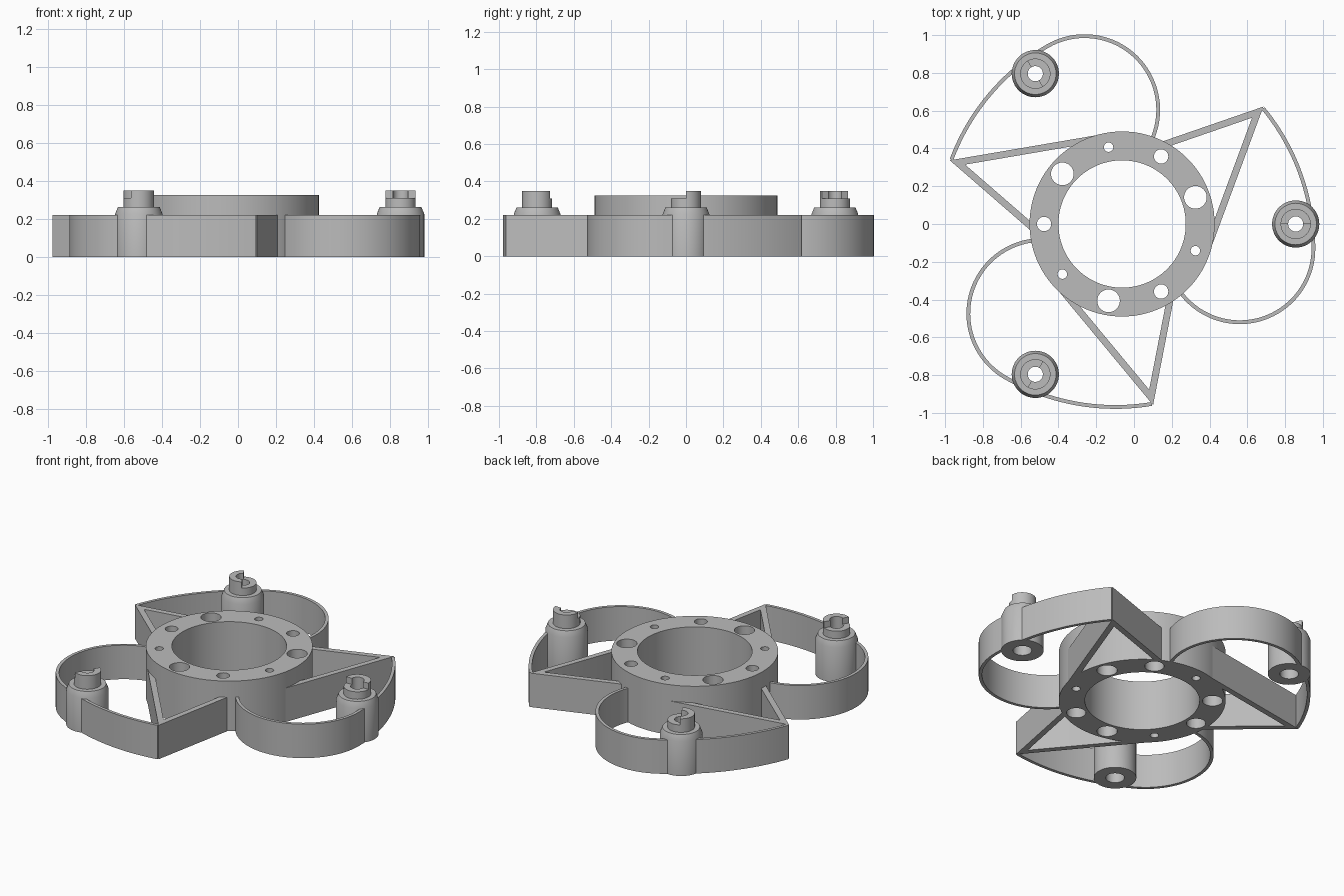
import bpy, bmesh
from math import cos, sin, radians, pi
from mathutils import Vector, Matrix

cube = bpy.data.objects.get("Cube")
if cube:
    bpy.data.objects.remove(cube, do_unlink=True)

HUB = Vector((-0.063, 0, 0))   # hub axis
ARM_H, HUB_H = 0.22, 0.325

grey = bpy.data.materials.new("plain grey")
grey.use_nodes = True
colour = (0.5, 0.5, 0.5, 1)
grey.diffuse_color = colour
grey.node_tree.nodes["Principled BSDF"].inputs["Base Color"].default_value = colour


def add_object(name, bm):
    bmesh.ops.recalc_face_normals(bm, faces=bm.faces)
    mesh = bpy.data.meshes.new(name)
    bm.to_mesh(mesh)
    bm.free()
    mesh.materials.append(grey)
    ob = bpy.data.objects.new(name, mesh)
    bpy.context.collection.objects.link(ob)
    return ob


def activate(ob):
    bpy.ops.object.select_all(action='DESELECT')
    ob.select_set(True)
    bpy.context.view_layer.objects.active = ob


def lathe(name, profile, steps):
    """Spin a closed (radius, height) profile around z."""
    bm = bmesh.new()
    verts = [bm.verts.new((r, 0, z)) for r, z in profile]
    edges = [bm.edges.new((a, b)) for a, b in zip(verts, verts[1:] + verts[:1])]
    bmesh.ops.spin(bm, geom=verts + edges, cent=(0, 0, 0), axis=(0, 0, 1),
                   angle=2 * pi, steps=steps)
    bmesh.ops.remove_doubles(bm, verts=bm.verts, dist=1e-4)
    return add_object(name, bm)


def ribbon(name, path, width, height):
    """Upright wall of even width along a flat path, with mitred corners."""
    pts = [Vector(p) for p in path]
    dirs = [(b - a).normalized() for a, b in zip(pts, pts[1:])]
    bm = bmesh.new()
    rails = []
    for i, p in enumerate(pts):
        d0, d1 = dirs[max(i - 1, 0)], dirs[min(i, len(dirs) - 1)]
        n0, n1 = Vector((-d0.y, d0.x)), Vector((-d1.y, d1.x))
        mitre = (n0 + n1).normalized()
        mitre *= width / 2 / mitre.dot(n1)
        rails.append([bm.verts.new((*(p + s * mitre), 0)) for s in (1, -1)])
    for a, b in zip(rails, rails[1:]):
        bm.faces.new((a[0], a[1], b[1], b[0]))
    top = bmesh.ops.extrude_face_region(bm, geom=bm.faces[:])["geom"]
    bmesh.ops.translate(bm, vec=(0, 0, height),
                        verts=[v for v in top if isinstance(v, bmesh.types.BMVert)])
    return add_object(name, bm)


def rod(bm, x, y, z0, z1, r, steps=32):
    bmesh.ops.create_cone(bm, cap_ends=True, segments=steps, radius1=r, radius2=r,
                          depth=z1 - z0, matrix=Matrix.Translation((x, y, (z0 + z1) / 2)))


def cut(ob, bm):
    """Subtract the cutter mesh from the object for good."""
    cutter = add_object("cutter", bm)
    cutter.hide_render = True
    mod = ob.modifiers.new("cut", 'BOOLEAN')
    mod.operation, mod.solver, mod.object = 'DIFFERENCE', 'EXACT', cutter
    activate(ob)
    bpy.ops.object.modifier_apply(modifier=mod.name)
    bpy.data.objects.remove(cutter, do_unlink=True)


def finish(ob, copies):
    """Smooth shade, then place around the hub."""
    activate(ob)
    bpy.ops.object.shade_smooth_by_angle(angle=radians(30))
    base = ob.name
    for i in range(copies):
        o = ob
        if i:
            o = ob.copy()
            bpy.context.collection.objects.link(o)
        if copies > 1:
            o.name = f"{base}_{i + 1}"
        o.location = HUB
        o.rotation_euler.z = i * 2 * pi / 3


def arc(cx, cy, r, start, end, n):
    angles = [radians(start + (end - start) * i / n) for i in range(n + 1)]
    return [(cx + r * cos(a), cy + r * sin(a)) for a in angles]


# hub ring with three sizes of through hole
hub = lathe("hub_ring", [(0.337, 0), (0.49, 0), (0.49, HUB_H), (0.337, HUB_H)], 96)
wide, stepped, narrow = bmesh.new(), bmesh.new(), bmesh.new()
for i in range(3):
    for bm, angle, r in ((wide, 20, 0.06), (stepped, 60, 0.038), (narrow, 100, 0.025)):
        a = radians(angle + 120 * i)
        rod(bm, 0.413 * cos(a), 0.413 * sin(a), -0.1, 0.5, r)
for bm in (wide, stepped, narrow):
    cut(hub, bm)
# wider pockets under the middle-sized holes
pockets = bmesh.new()
for i in range(3):
    a = radians(60 + 120 * i)
    rod(pockets, 0.413 * cos(a), 0.413 * sin(a), -0.1, 0.22, 0.057)
cut(hub, pockets)
finish(hub, 1)

# V-shaped braces
brace = ribbon("brace", [(0.118, 0.385), (0.718, 0.592), (0.462, -0.10)], 0.036, ARM_H)
# thin curved leaf walls: long sweep into a round loop
sweep = arc(-0.154, -0.13, 1.167, 39.5, 0, 20)
loop = arc(0.623, -0.13, 0.39, 0, -148, 40)
leaf = ribbon("leaf_wall", sweep + loop[1:], 0.02, ARM_H)
# trim both where they run into the hub
for wall in (brace, leaf):
    core = bmesh.new()
    rod(core, 0, 0, -0.1, 0.5, 0.482, 96)
    cut(wall, core)
    finish(wall, 3)

# hollow posts with a half-stepped collar
post = lathe("post", [(0.055, 0), (0.125, 0), (0.125, 0.225), (0.11, 0.262),
                      (0.08, 0.262), (0.08, 0.35), (0.04, 0.35), (0.04, 0.2),
                      (0.055, 0.2)], 48)
step = bmesh.new()
bmesh.ops.create_cube(step, size=0.3, matrix=Matrix.Translation((0, -0.15, 0.46)))
cut(post, step)
post.data.transform(Matrix.Translation((0.919, 0, 0)))
finish(post, 3)
